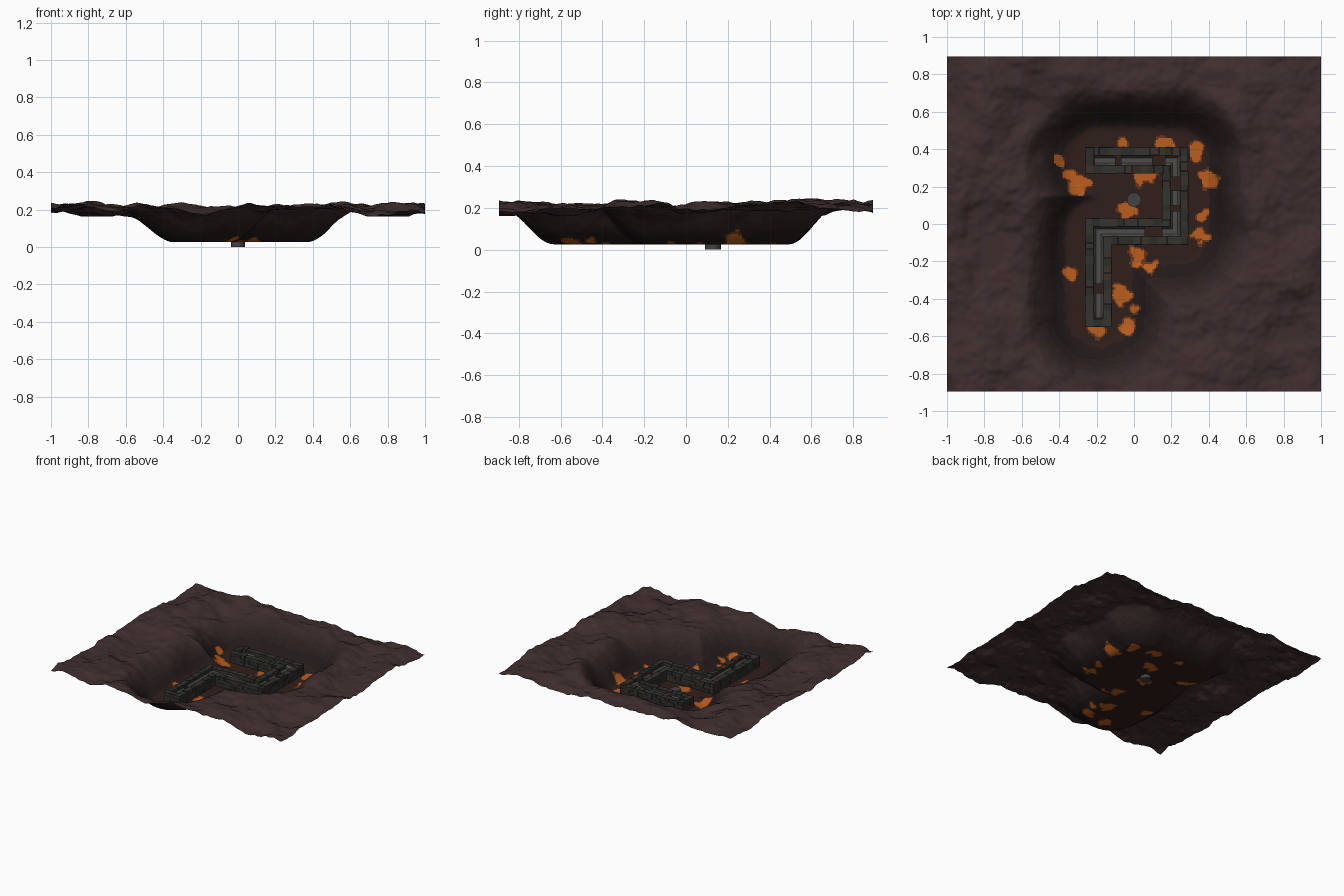
import bpy, bmesh, math, random
from mathutils import Vector, noise

if "Cube" in bpy.data.objects:
    bpy.data.objects.remove(bpy.data.objects["Cube"])

random.seed(4)
PATH = [(-.19, .34), (.22, .34), (.22, -.04), (-.19, -.04), (-.19, -.48)]


def mat(name, col):
    m = bpy.data.materials.new(name)
    m.diffuse_color = (*col, 1)
    m.use_nodes = True
    m.node_tree.nodes["Principled BSDF"].inputs["Base Color"].default_value = m.diffuse_color
    return m


def finish(bm, name, mats, smooth=None):
    me = bpy.data.meshes.new(name)
    bm.to_mesh(me)
    bm.free()
    ob = bpy.data.objects.new(name, me)
    bpy.context.collection.objects.link(ob)
    for m in mats:
        me.materials.append(m)
    if smooth:
        for p in me.polygons:
            p.use_smooth = True
    return ob


# rock shades run from the dark pit slope to the lighter open ground
SHADES = 7
DARK, LIGHT = Vector((.016, .010, .0095)), Vector((.05, .027, .027))
rocks = [mat(f"rock_{i}", DARK.lerp(LIGHT, i / (SHADES - 1))) for i in range(SHADES)]
floor_mat = mat("pit_floor", (.028, .013, .011))
lava_edge = mat("lava_edge", (.14, .035, .01))
lava = mat("lava", (.5, .11, .012))
stones = [mat("stone_a", (.034, .033, .029)), mat("stone_b", (.025, .025, .022)),
          mat("stone_c", (.042, .032, .025))]
grey = mat("trough_grey", (.075, .072, .068))


def seg_dist(p, a, b):
    a, b = Vector(a), Vector(b)
    t = max(0, min(1, (p - a).dot(b - a) / (b - a).length_squared))
    return (p - a - (b - a) * t).length


def pit_dist(x, y):
    p = Vector((x, y))
    d = min(seg_dist(p, a, b) for a, b in zip(PATH, PATH[1:]))
    return min(d, seg_dist(p, (-.12, .15), (.1, .15)) + .08)


def smooth_step(t):
    t = max(0, min(1, t))
    return t * t * (3 - 2 * t)


# terrain sheet with a sunken pit that follows the wall path
LAVA = [(-.40, .35, .04), (-.30, .21, .06), (-.33, .25, .04), (.17, .43, .05), (.34, .38, .05), (.40, .24, .06),
        (.32, .42, .03), (-.04, .07, .05), (-.07, -.38, .06), (-.03, -.54, .05), (-.34, -.26, .04),
        (.02, -.17, .05), (.09, -.23, .03), (.35, -.06, .05), (-.20, -.56, .05), (.08, .26, .05),
        (-.01, -.45, .03), (.02, .23, .03), (.37, .05, .03), (-.06, .44, .03)]
NX, NY, HY = 220, 197, .895
bm = bmesh.new()
grid = []
for j in range(NY + 1):
    row = []
    for i in range(NX + 1):
        x, y = -1 + 2 * i / NX, -HY + 2 * HY * j / NY
        warp = .02 * noise.noise(Vector((x * 5, y * 5, 4)))
        s = smooth_step((pit_dist(x, y) + warp - .15) / .25)
        n = noise.fractal(Vector((x * 3.2 + 7, y * 3.2 + 3, 1.3)), 1.0, 2.1, 4)
        n = max(-.75, min(.85, n))
        row.append(bm.verts.new((x, y, .026 + s * (.175 + .052 * n))))
    grid.append(row)
for j in range(NY):
    for i in range(NX):
        f = bm.faces.new((grid[j][i], grid[j][i + 1], grid[j + 1][i + 1], grid[j + 1][i]))
        c = f.calc_center_median()
        d = pit_dist(c.x, c.y)
        wob = .035 * noise.noise(Vector((c.x * 20, c.y * 20, 0)))
        t = (d + wob * .5 - .22) / .22
        f.material_index = SHADES if d + wob * .5 < .18 else max(0, min(SHADES - 1, int(t * SHADES)))
        g = max(r * .85 + wob - math.hypot(c.x - a, c.y - b) for a, b, r in LAVA)
        if g > -.007 and d < .24:
            f.material_index = SHADES + (2 if g > .002 else 1)
finish(bm, "terrain", rocks + [floor_mat, lava_edge, lava], True)


# stone wall: brick courses around the closed outline of the trench
def outline(d):
    return [Vector(p) for p in (
        (-.19 - d, .34 + d), (.22 + d, .34 + d), (.22 + d, -.04 - d), (-.19 + d, -.04 - d),
        (-.19 + d, -.48 - d), (-.19 - d, -.48 - d), (-.19 - d, -.04 + d), (.22 - d, -.04 + d),
        (.22 - d, .34 - d), (-.19 - d, .34 - d))]


def add_box(bm, c, size, mi):
    vs = bmesh.ops.create_cube(bm, size=1)["verts"]
    for v in vs:
        v.co = Vector(c) + Vector(v.co[k] * size[k] for k in range(3))
    for f in {f for v in vs for f in v.link_faces}:
        f.material_index = mi


W, COURSES, BASE, TOP = .044, 3, .028, .108
bm = bmesh.new()
loop = outline(.048)
ch = (TOP - BASE) / COURSES
for a, b in zip(loop, loop[1:] + loop[:1]):
    length = (b - a).length
    u = (b - a) / length
    n = max(1, round(length / .04))
    for k in range(COURSES):
        cuts = [0] + [(i + random.uniform(-.2, .2)) / n for i in range(1, n)] + [1]
        for s, e in zip(cuts, cuts[1:]):
            m = a + u * ((s + e) / 2 * length - W / 2)
            w = W + random.uniform(-.004, .003)
            ln = (e - s) * length - .001
            h = ch - .001 + (random.uniform(-.005, .004) if k == COURSES - 1 else 0)
            z = BASE + k * ch + h / 2
            add_box(bm, (m.x, m.y, z), (ln if abs(u.x) > .5 else w, ln if abs(u.y) > .5 else w, h),
                    random.choice((0, 0, 1, 1, 2)))
finish(bm, "stone_wall", stones)


# broken grey trough running inside the wall
PROFILE = [(-.026, .03), (.026, .03), (.026, .085), (.013, .068), (-.013, .068), (-.026, .085)]


def sweep(bm, pts):
    pts = [Vector(p) for p in pts]
    dirs = [(b - a).normalized() for a, b in zip(pts, pts[1:])]
    rings = []
    for i, p in enumerate(pts):
        d0, d1 = dirs[max(0, i - 1)], dirs[min(i, len(dirs) - 1)]
        n0, n1 = Vector((-d0.y, d0.x)), Vector((-d1.y, d1.x))
        m = (n0 + n1) / (1 + n0.dot(n1))
        rings.append([bm.verts.new((p.x + m.x * o, p.y + m.y * o, z)) for o, z in PROFILE])
    k = len(PROFILE)
    for r, s in zip(rings, rings[1:]):
        for i in range(k):
            bm.faces.new((r[i], r[(i + 1) % k], s[(i + 1) % k], s[i]))
    bm.faces.new(rings[0])
    bm.faces.new(rings[-1][::-1])


bm = bmesh.new()
for piece in ([(-.212, .34), (-.10, .34)], [(-.07, .34), (.10, .34)],
              [(.165, .34), (.22, .34), (.22, .25)], [(.22, .18), (.22, .10)],
              [(.22, .07), (.22, -.04), (.15, -.04)],
              [(.06, -.04), (-.19, -.04), (-.19, -.32)], [(-.19, -.37), (-.19, -.503)]):
    sweep(bm, piece)
bmesh.ops.recalc_face_normals(bm, faces=bm.faces)
finish(bm, "trough", [grey])

# small round marker disc set through the pit floor
bpy.ops.mesh.primitive_cylinder_add(vertices=24, radius=.038, depth=.04, location=(0, .13, .02))
disc = bpy.context.object
disc.name = "floor_disc"
disc.data.materials.append(mat("disc", (.06, .055, .052)))
bpy.ops.object.shade_smooth_by_angle()
